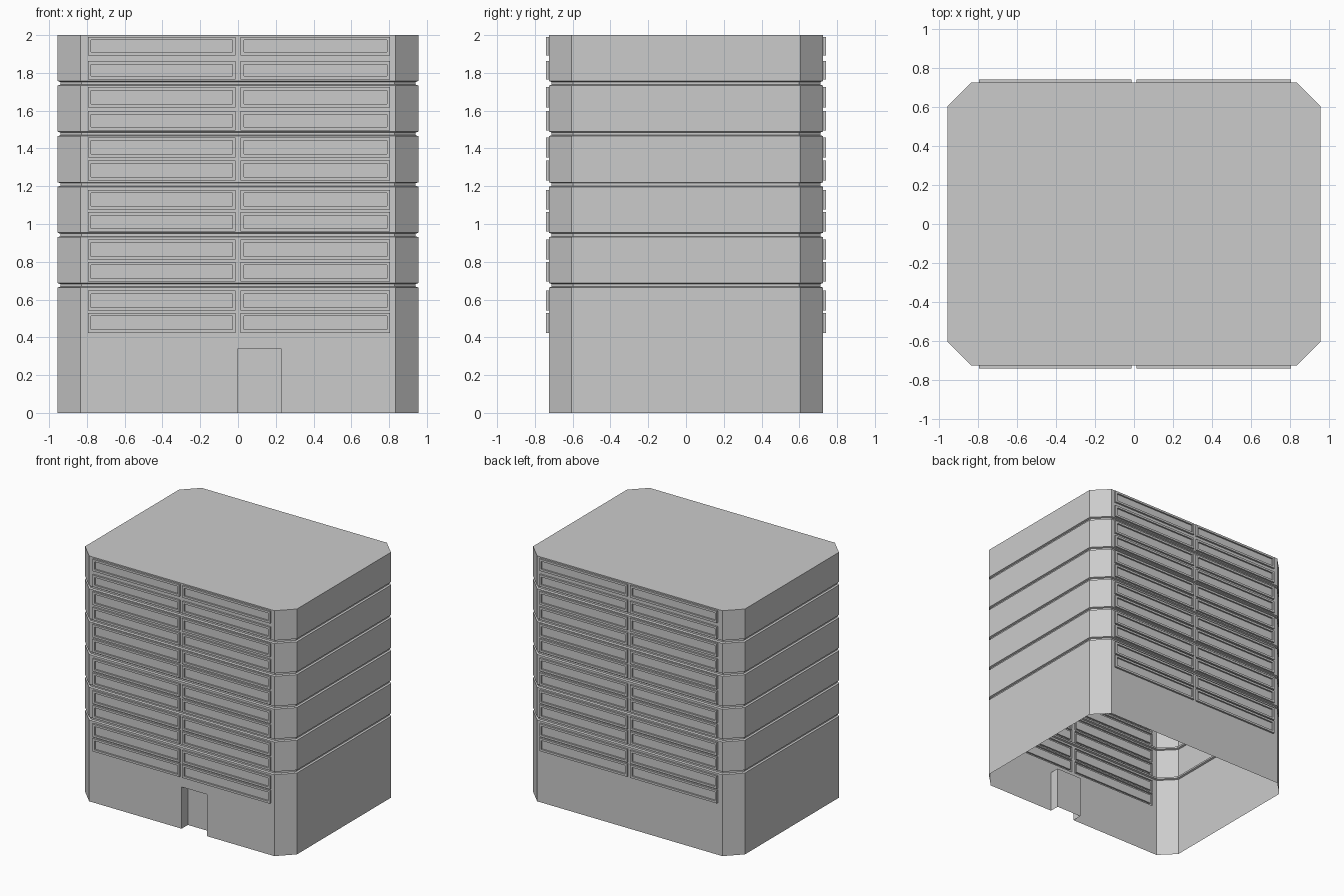
import bpy, bmesh

if "Cube" in bpy.data.objects:
    bpy.data.objects.remove(bpy.data.objects["Cube"])

W, D = 0.955, 0.725          # half width, half depth
CX, CY = 0.835, 0.605        # where the corner chamfers start
WALL_OUT, FRAME, RECESS = 0.015, 0.017, 0.013
DOOR = (0.0, 0.228, 0.34, 0.08)   # left, right, height, depth
GROOVES = [0.675, 0.942, 1.209, 1.477, 1.745]
ROWS = [(0.424, 0.53), (0.541, 0.647), (0.695, 0.80), (0.812, 0.918),
        (0.96, 1.063), (1.077, 1.18), (1.231, 1.337), (1.353, 1.459),
        (1.496, 1.597), (1.618, 1.724), (1.766, 1.862), (1.893, 1.99)]
COLS = [(-0.795, -0.012), (0.014, 0.805)]

bm = bmesh.new()


def face(points):
    return bm.faces.new([bm.verts.new(p) for p in points])


def bridge(a, b):
    n = len(a)
    for i in range(n):
        j = (i + 1) % n
        face([a[i], a[j], b[j], b[i]])


# height levels with groove inset
levels = [(0, 0), (DOOR[2], 0), (2, 0)]
for g in GROOVES:
    levels += [(g - 0.012, 0), (g - 0.007, 0.014), (g + 0.007, 0.014), (g + 0.012, 0)]
for r in ROWS:
    levels += [(r[0], 0), (r[1], 0)]
levels.sort()
xs = sorted([-CX, CX, DOOR[0], DOOR[1]] + [x for c in COLS for x in c])


def ring(z, i):
    k = 0.41 * i
    xr = [max(-CX + k, min(CX - k, x)) for x in xs]
    return ([(x, -D + i, z) for x in xr] + [(W - i, -CY + k, z), (W - i, CY - k, z)]
            + [(x, D - i, z) for x in reversed(xr)]
            + [(-W + i, CY - k, z), (-W + i, -CY + k, z)])


def is_opening(x, y, z):
    if abs(y) < D - 0.001:
        return False
    if y < 0 and z < DOOR[2] and DOOR[0] < x < DOOR[1]:
        return True
    return (any(a < x < b for a, b in COLS) and any(a < z < b for a, b in ROWS))


# outer wall with storey grooves, leaving openings for windows and door
rings = [ring(z, i) for z, i in levels]
for lo, hi in zip(rings, rings[1:]):
    n = len(lo)
    for i in range(n):
        j = (i + 1) % n
        q = [lo[i], lo[j], hi[j], hi[i]]
        c = [sum(p[k] for p in q) / 4 for k in range(3)]
        if not is_opening(*c):
            face(q)

# roof
face(rings[-1])

# raised window frames with sunken panes, front and back
for side in (-1, 1):
    for x0, x1 in COLS:
        for z0, z1 in ROWS:
            def rect(inset, out):
                y = side * (D + out)
                r = [(x0 + inset, y, z0 + inset), (x1 - inset, y, z0 + inset),
                     (x1 - inset, y, z1 - inset), (x0 + inset, y, z1 - inset)]
                return r if side < 0 else r[::-1]
            steps = [rect(0, 0), rect(0, WALL_OUT), rect(FRAME, WALL_OUT),
                     rect(FRAME, WALL_OUT - RECESS)]
            for a, b in zip(steps, steps[1:]):
                bridge(a, b)
            face(steps[-1])

# door recess, open at the bottom
x0, x1, h, d = DOOR
outer = [(x0, -D, 0), (x0, -D, h), (x1, -D, h), (x1, -D, 0)]
inner = [(x, y + d, z) for x, y, z in outer]
for i in range(3):
    face([outer[i], outer[i + 1], inner[i + 1], inner[i]])
face(inner)

bmesh.ops.remove_doubles(bm, verts=bm.verts, dist=0.0005)
bmesh.ops.recalc_face_normals(bm, faces=bm.faces)
mesh = bpy.data.meshes.new("office_building")
bm.to_mesh(mesh)
bm.free()
obj = bpy.data.objects.new("office_building", mesh)
bpy.context.collection.objects.link(obj)
